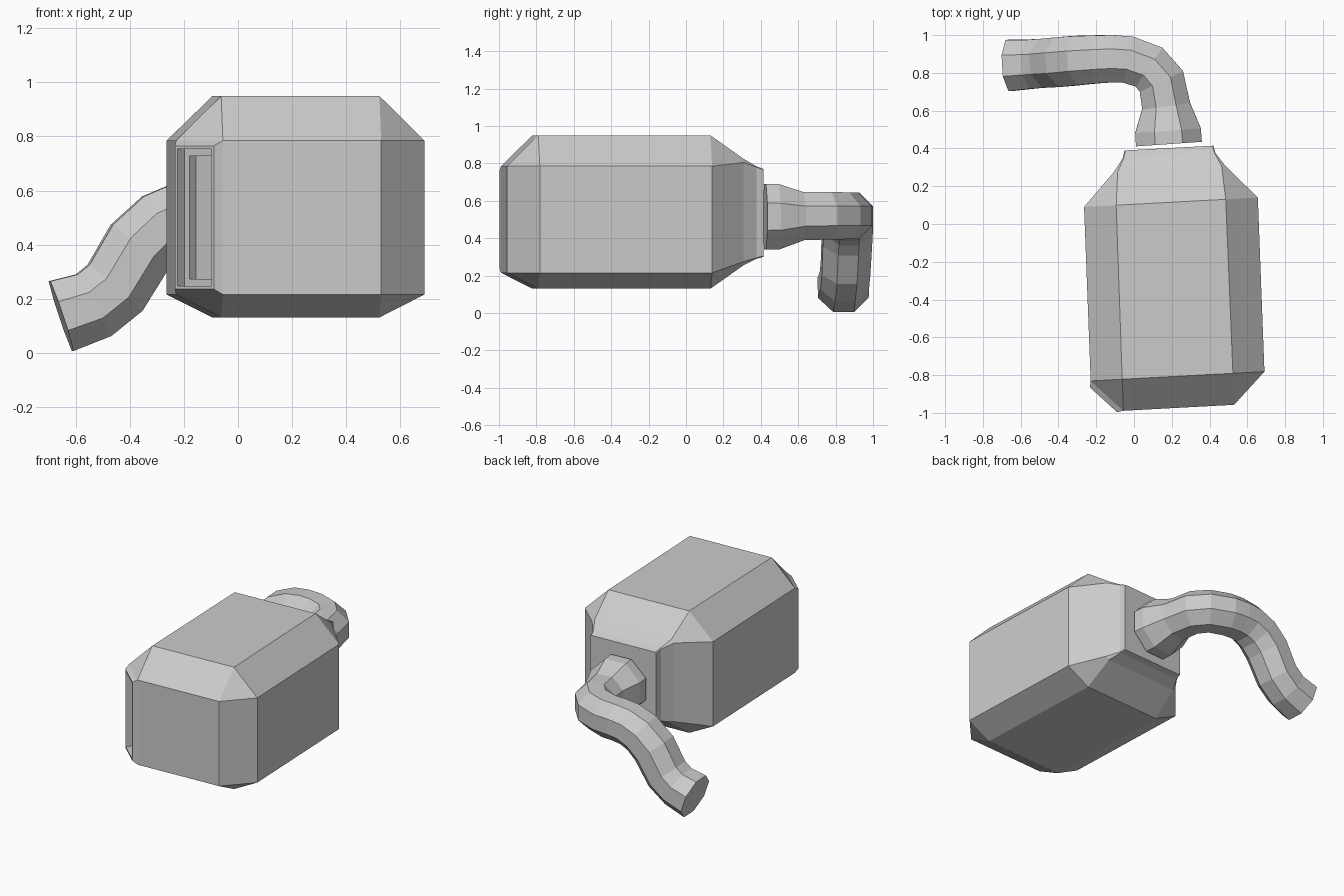
import bpy, bmesh, math
from mathutils import Vector

if "Cube" in bpy.data.objects:
    bpy.data.objects.remove(bpy.data.objects["Cube"])


def loft(rings):
    """Skin a list of equal-length closed rings and cap both ends."""
    bm = bmesh.new()
    vs = [[bm.verts.new(p) for p in r] for r in rings]
    n = len(rings[0])
    for a, b in zip(vs, vs[1:]):
        for i in range(n):
            j = (i + 1) % n
            bm.faces.new((a[i], a[j], b[j], b[i]))
    bm.faces.new(vs[0])
    bm.faces.new(vs[-1])
    bmesh.ops.remove_doubles(bm, verts=bm.verts, dist=0.0005)
    bmesh.ops.recalc_face_normals(bm, faces=bm.faces)
    bm.normal_update()
    return bm


def finish(bm, name):
    mesh = bpy.data.meshes.new(name)
    bm.to_mesh(mesh)
    bm.free()
    ob = bpy.data.objects.new(name, mesh)
    bpy.context.collection.objects.link(ob)
    return ob


# Body: chamfered box, slightly turned, stepping down to a neck at the back
def body_ring(v, side, top, lo, hi, bottom, roof):
    pts = [(-side, lo), (-top, bottom), (top, bottom), (side, lo),
           (side, hi), (top, roof), (-top, roof), (-side, hi)]
    return [(0.2 - 0.038 * v + u, v + 0.054 * u, z) for u, z in pts]


body = loft([body_ring(*r) for r in (
    (-0.973, 0.293, 0.293, 0.215, 0.785, 0.215, 0.785),
    (-0.806, 0.46, 0.293, 0.215, 0.785, 0.13, 0.95),
    (0.115, 0.46, 0.29, 0.215, 0.785, 0.13, 0.95),
    (0.292, 0.295, 0.275, 0.275, 0.805, 0.255, 0.825),
    (0.363, 0.245, 0.24, 0.295, 0.78, 0.29, 0.785),
    (0.402, 0.235, 0.23, 0.305, 0.765, 0.30, 0.77),
)])

# Recessed, stepped window on the front left corner
aim = Vector((-0.68, -0.73, 0))
window = max(body.faces, key=lambda f: f.normal.dot(aim))
out = window.normal.copy()
for inset, push in ((0.02, 0.028), (0.012, 0), (0, -0.04), (0.025, 0), (0, -0.035)):
    bmesh.ops.inset_individual(body, faces=[window], thickness=inset,
                               depth=0, use_even_offset=True)
    bmesh.ops.translate(body, verts=window.verts[:], vec=out * push)
finish(body, "body")

# Bent pipe: octagonal section swept along a path (x, y, z, half width)
path = [(0.185, 0.423, 0.515, 0.175), (0.18, 0.495, 0.515, 0.174),
        (0.17, 0.625, 0.518, 0.128), (0.145, 0.755, 0.52, 0.127),
        (0.08, 0.83, 0.52, 0.125), (-0.03, 0.87, 0.52, 0.125),
        (-0.11, 0.875, 0.52, 0.125), (-0.19, 0.872, 0.51, 0.127),
        (-0.28, 0.867, 0.47, 0.13), (-0.365, 0.86, 0.39, 0.132),
        (-0.455, 0.853, 0.24, 0.13), (-0.535, 0.847, 0.175, 0.13),
        (-0.655, 0.84, 0.135, 0.136)]
centres = [Vector(p[:3]) for p in path]
rings = []
for i, c in enumerate(centres):
    back = (c - centres[max(i - 1, 0)]).normalized()
    ahead = (centres[min(i + 1, len(path) - 1)] - c).normalized()
    t = (back + ahead).normalized()
    side = t.cross(Vector((0, 0, 1))).normalized()
    up = side.cross(t)
    r = path[i][3] / math.cos(math.pi / 8)
    angles = [math.pi * (k + 0.5) / 4 for k in range(8)]
    rings.append([c + side * r * math.cos(a) + up * r * math.sin(a) for a in angles])
finish(loft(rings), "bent_pipe")
